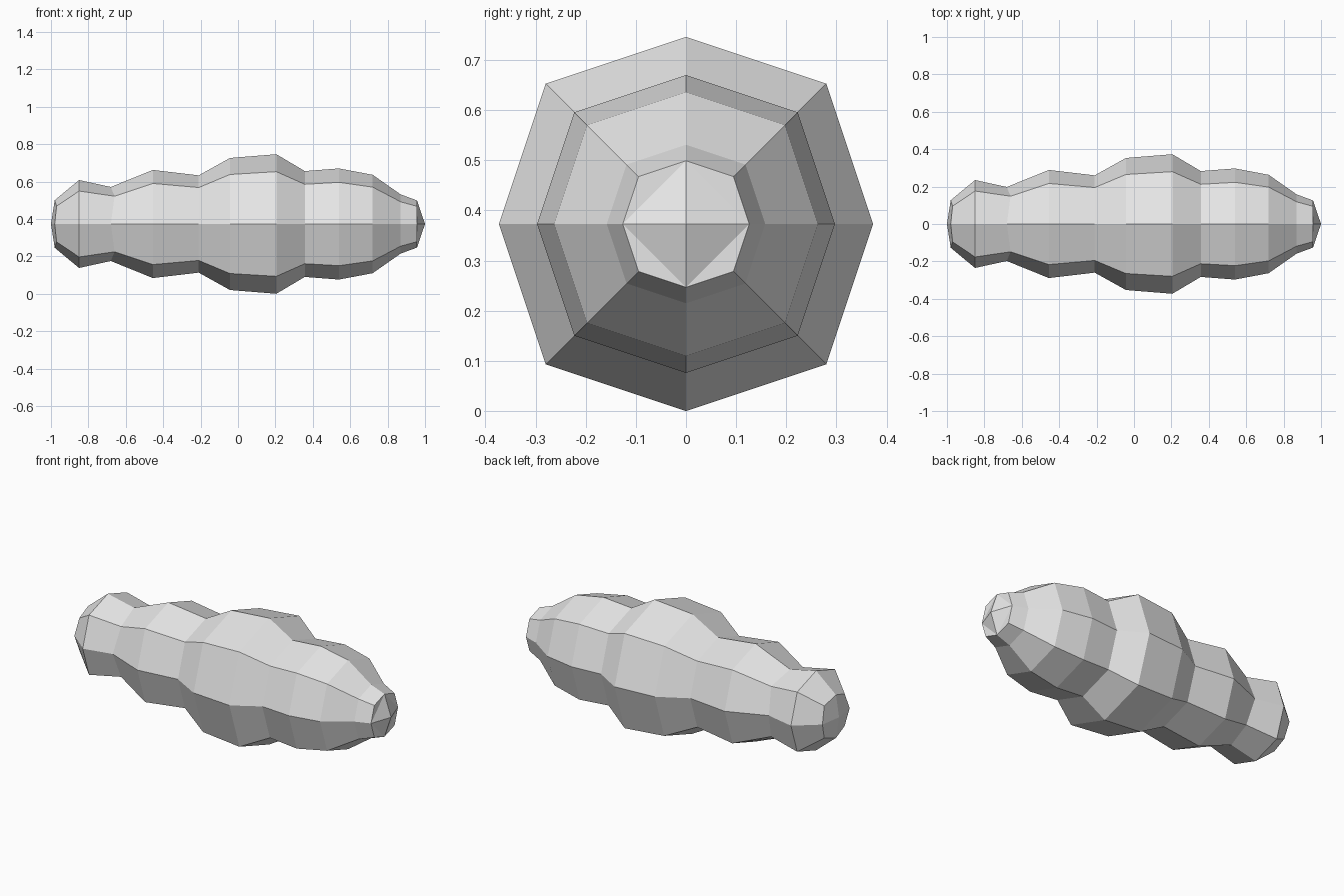
import bpy
import bmesh
from mathutils import Vector

cube = bpy.data.objects.get("Cube")
if cube:
    bpy.data.objects.remove(cube)

grey = bpy.data.materials.new("plain_grey")
grey.use_nodes = True
colour = (0.8, 0.8, 0.8, 1)
grey.diffuse_color = colour
grey.node_tree.nodes["Principled BSDF"].inputs["Base Color"].default_value = colour

# Body profile along x: position, radius, position of the diagonal corners
AXIS_Z = 0.373
PROFILE = [
    (-0.98, 0.127, -0.97), (-0.85, 0.235, -0.85), (-0.68, 0.198, -0.66),
    (-0.455, 0.289, -0.455), (-0.21, 0.26, -0.21), (-0.043, 0.353, -0.043),
    (0.205, 0.373, 0.205), (0.357, 0.283, 0.357), (0.54, 0.297, 0.54),
    (0.72, 0.263, 0.72), (0.87, 0.158, 0.87), (0.957, 0.126, 0.957),
]
D = 0.75  # diagonal corners push slightly past a true circle
CORNERS = [(1, 0), (D, D), (0, 1), (-D, D), (-1, 0), (-D, -D), (0, -1), (D, -D)]

bm = bmesh.new()


def ring(x, radius, diagonal_x):
    return [bm.verts.new((diagonal_x if i % 2 else x, y * radius, AXIS_Z + z * radius))
            for i, (y, z) in enumerate(CORNERS)]


def cap(loop, tip_x):
    # Shallow four-sided point with a corner triangle beside each face
    tip = bm.verts.new(Vector((tip_x, 0, AXIS_Z)))
    for i in range(0, 8, 2):
        a, b, c = loop[i], loop[i + 1], loop[(i + 2) % 8]
        bm.faces.new((a, b, c))
        bm.faces.new((a, c, tip))


# Side walls between neighbouring rings
rings = [ring(*row) for row in PROFILE]
for first, second in zip(rings, rings[1:]):
    for i in range(8):
        j = (i + 1) % 8
        bm.faces.new((first[i], first[j], second[j], second[i]))

# Pointed ends
cap(rings[0], -1.0)
cap(rings[-1], 1.0)
bmesh.ops.recalc_face_normals(bm, faces=bm.faces)

mesh = bpy.data.meshes.new("segmented_body")
bm.to_mesh(mesh)
bm.free()
mesh.materials.append(grey)
body = bpy.data.objects.new("segmented_body", mesh)
bpy.context.collection.objects.link(body)
